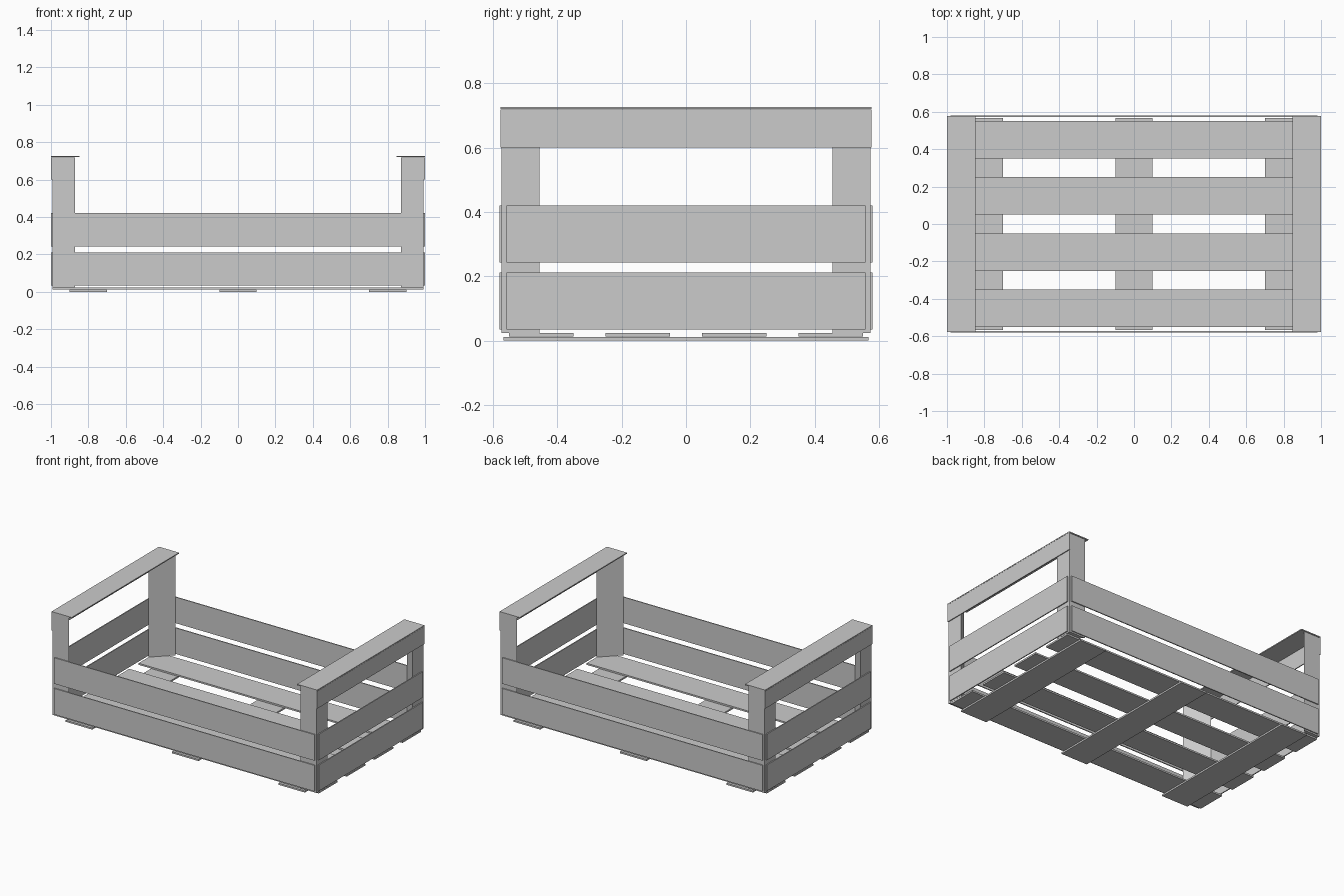
import bpy

if "Cube" in bpy.data.objects:
    bpy.data.objects.remove(bpy.data.objects["Cube"])


def prism(name, outline, z0, z1):
    """Extrude a flat xy outline (counter-clockwise) from z0 to z1."""
    n = len(outline)
    verts = [(x, y, z) for z in (z0, z1) for x, y in outline]
    faces = [tuple(reversed(range(n))), tuple(range(n, 2 * n))]
    faces += [(i, (i + 1) % n, n + (i + 1) % n, n + i) for i in range(n)]
    mesh = bpy.data.meshes.new(name)
    mesh.from_pydata(verts, [], faces)
    obj = bpy.data.objects.new(name, mesh)
    bpy.context.collection.objects.link(obj)
    return obj


def board(name, x0, x1, y0, y1, z0, z1):
    return prism(name, [(x0, y0), (x1, y0), (x1, y1), (x0, y1)], z0, z1)


def mirror(obj, x=False, y=False):
    mod = obj.modifiers.new("mirror", 'MIRROR')
    mod.use_axis = (x, y, False)
    mod.use_mirror_merge = False


# Base: three cross battens under four long floor slats
for x in (-0.8, 0, 0.8):
    board("base_batten", x - 0.1, x + 0.1, -0.567, 0.567, 0, 0.011)
for y in (-0.45, -0.15, 0.15, 0.45):
    board("floor_slat", -0.993, 0.993, y - 0.1, y + 0.1, 0.012, 0.023)

# Triangular corner posts, slanted face towards the inside
post = prism("corner_post", [(0.993, 0.573), (0.872, 0.573), (0.993, 0.455)], 0.024, 0.719)
mirror(post, x=True, y=True)

# Two rows of wall boards on all four sides
for z0, z1 in ((0.034, 0.211), (0.243, 0.42)):
    mirror(board("long_wall_board", -0.98, 0.98, 0.573, 0.58, z0, z1), y=True)
    mirror(board("end_wall_board", 0.993, 1.0, -0.558, 0.558, z0, z1), x=True)

# Raised handles: upright rail with a flat cap
mirror(board("handle_rail", 0.993, 0.999, -0.577, 0.577, 0.6, 0.719), x=True)
mirror(board("handle_cap", 0.848, 0.999, -0.577, 0.577, 0.72, 0.727), x=True)
